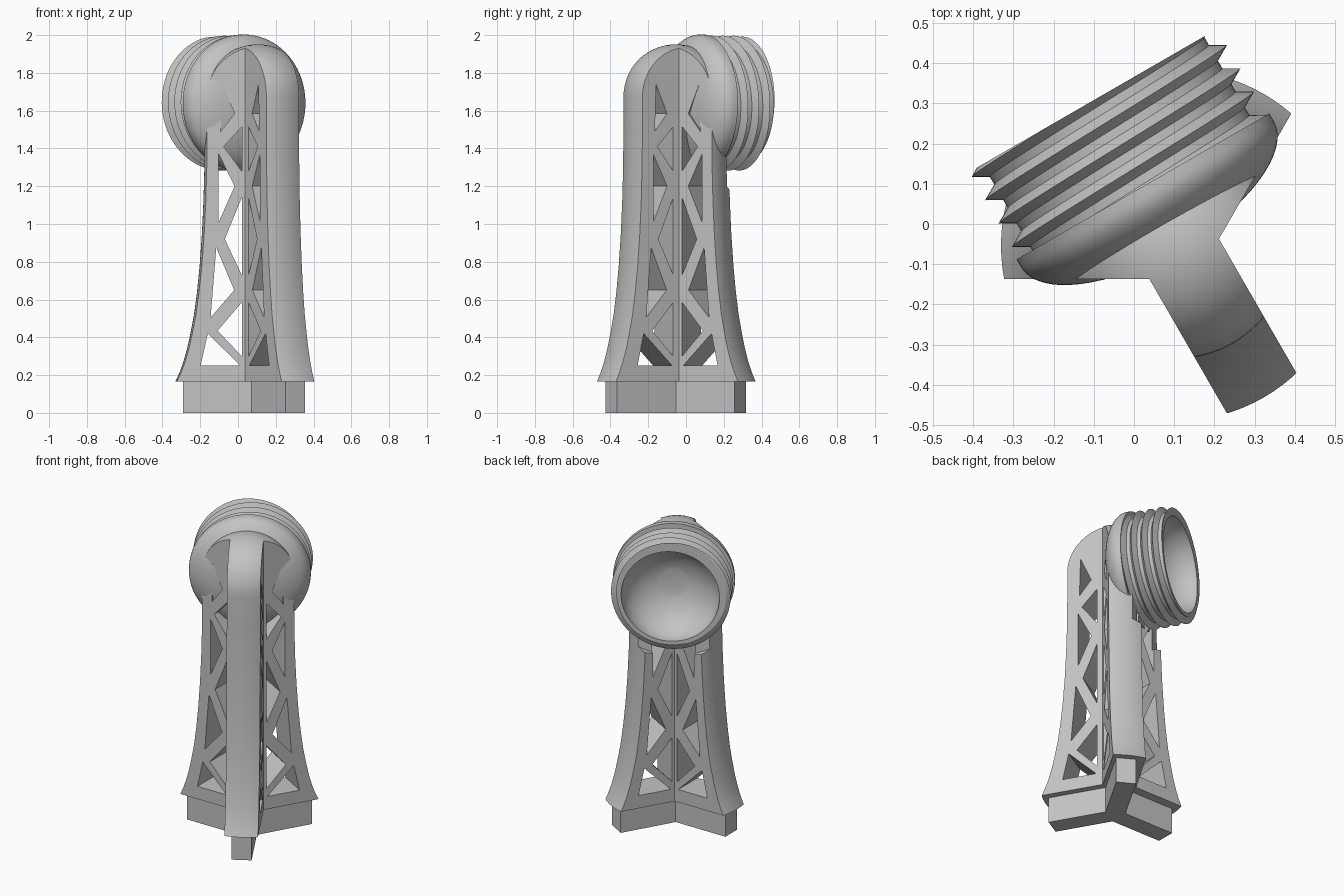
import bpy, bmesh
from math import sin, cos, pi, radians
from mathutils import Vector

cube = bpy.data.objects.get("Cube")
if cube:
    bpy.data.objects.remove(cube, do_unlink=True)

grey = bpy.data.materials.new("plain grey")
grey.use_nodes = True
grey.diffuse_color = (0.55, 0.55, 0.55, 1)
grey.node_tree.nodes["Principled BSDF"].inputs["Base Color"].default_value = (0.55, 0.55, 0.55, 1)

UP = Vector((0, 0, 1))
HUB = Vector((0.096, -0.037, 0))         # where the three fins meet
AXIS = Vector((0.105, -0.054, 0))        # axis of the flared outline and the feet
ACROSS = Vector((cos(radians(30)), sin(radians(30)), 0))
FACING = Vector((-sin(radians(30)), cos(radians(30)), 0))
CUP = ACROSS * 0.066 + UP * 1.64
FINS = (-60, 60, 180)


def finish(name, bm):
    bmesh.ops.remove_doubles(bm, verts=bm.verts, dist=1e-5)
    bmesh.ops.recalc_face_normals(bm, faces=bm.faces)
    mesh = bpy.data.meshes.new(name)
    bm.to_mesh(mesh)
    bm.free()
    mesh.materials.append(grey)
    obj = bpy.data.objects.new(name, mesh)
    bpy.context.collection.objects.link(obj)
    return obj


def revolve(name, column, origin, e1, e2, axis, steps=96):
    """Sweep a column of (radius, height) points, which may depend on the angle."""
    bm = bmesh.new()
    cols = []
    for i in range(steps + 1):
        a = 2 * pi * i / steps
        ring = e1 * cos(a) + e2 * sin(a)
        cols.append([bm.verts.new(origin + ring * r + axis * h) for r, h in column(a)])
    for c, d in zip(cols, cols[1:]):
        for k in range(len(c) - 1):
            bm.faces.new((c[k], d[k], d[k + 1], c[k + 1]))
    return finish(name, bm)


def prism(bm, points, offset):
    """Extrude a polygon by an offset vector."""
    face = bm.faces.new([bm.verts.new(p) for p in points])
    ext = bmesh.ops.extrude_face_region(bm, geom=[face])["geom"]
    bmesh.ops.translate(bm, vec=offset, verts=[v for v in ext if isinstance(v, bmesh.types.BMVert)])


def fin_axes(angle):
    a = radians(angle)
    return Vector((cos(a), sin(a), 0)), Vector((-sin(a), cos(a), 0))


def three_fins(name, centre, half, length, z0, z1):
    """Y-shaped prism."""
    points = []
    for angle in FINS:
        out, side = fin_axes(angle)
        notch = fin_axes(angle + 60)[0] * half / sin(radians(60))
        points += [centre + out * length - side * half, centre + out * length + side * half, centre + notch]
    bm = bmesh.new()
    prism(bm, [p + UP * z0 for p in points], UP * (z1 - z0))
    return finish(name, bm)


def cut(obj, cutter, operation):
    cutter.hide_render = True
    mod = obj.modifiers.new("cut", 'BOOLEAN')
    mod.operation, mod.object, mod.solver = operation, cutter, 'EXACT'
    bpy.context.view_layer.objects.active = obj
    bpy.ops.object.modifier_apply(modifier=mod.name)
    bpy.data.objects.remove(cutter, do_unlink=True)


def smooth(obj):
    bpy.ops.object.select_all(action='DESELECT')
    obj.select_set(True)
    bpy.context.view_layer.objects.active = obj
    bpy.ops.object.shade_smooth_by_angle(angle=radians(28))


# Feet under the fins
three_fins("base_feet", AXIS, 0.06, 0.395, 0, 0.167)

# Tower: Y-shaped fins trimmed by a flared, domed outline
flare = [(0, 0.167), (0.436, 0.167), (0.415, 0.213), (0.395, 0.268), (0.375, 0.338), (0.357, 0.42),
         (0.338, 0.52), (0.322, 0.64), (0.308, 0.78), (0.296, 0.95), (0.288, 1.12), (0.283, 1.3),
         (0.281, 1.5)]
dome = [(0.281 * cos(i * pi / 28), 1.67 + 0.281 * sin(i * pi / 28)) for i in range(15)]
tower = three_fins("tower_fins", HUB, 0.1, 0.7, 0.1, 2.2)
outline = revolve("outline_cutter", lambda a: flare + dome, AXIS,
                  Vector((1, 0, 0)), Vector((0, 1, 0)), UP)
cut(tower, outline, 'INTERSECT')

# Zigzag truss windows: (distance from hub, height) triangles
windows = [
    [(0.294, 0.25), (0.083, 0.25), (0.256, 0.42)],
    [(0.076, 0.30), (0.204, 0.435), (0.076, 0.585)],
    [(0.241, 0.505), (0.116, 0.65), (0.211, 0.875)],
    [(0.076, 0.73), (0.166, 0.92), (0.076, 1.14)],
    [(0.198, 1.01), (0.114, 1.20), (0.198, 1.37)],
    [(0.076, 1.28), (0.172, 1.41), (0.076, 1.515)],
    [(0.188, 1.49), (0.114, 1.585), (0.181, 1.74)],
]
bm = bmesh.new()
for angle in FINS:
    out, side = fin_axes(angle)
    shift = 0.017 if angle == -60 else 0
    for tri in windows:
        prism(bm, [HUB + out * (u + shift) + UP * z - side * 0.15 for u, z in tri], side * 0.3)
cut(tower, finish("window_cutter", bm), 'DIFFERENCE')

# Threaded cup: shallow bowl inside, helical thread with a flat root, rounded back
RIM, SHOULDER, PITCH = 0.317, 0.07, 0.067
bowl = [(0.293 * cos(a), RIM - 0.22 * sin(a)) for a in [radians(73.6) * (1 - i / 16) for i in range(17)]]
bowl.insert(0, (0, bowl[0][1]))
back = [(0.363, SHOULDER)]
back += [(0.363 * cos(i * pi / 32), 0.047 - 0.155 * sin(i * pi / 32)) for i in range(16)] + [(0, -0.108)]


def cup_column(a):
    crest = 0.27 - PITCH * a / (2 * pi)
    thread = []
    for k in range(6, -10, -1):
        h = min(RIM, max(SHOULDER, crest + k * PITCH / 3))
        turn = (h - crest) / PITCH
        thread.append((0.357 - 0.039 * min(1, 3 * abs(turn - round(turn))), h))
    return bowl + thread + back


frame = (CUP, ACROSS, UP, FACING)
cup = revolve("threaded_cup", cup_column, *frame)

# Clear the fins out of the bowl and from around the thread
hollow = [(r * 1.06, h - 0.02) for r, h in bowl] + [(0, RIM - 0.02)]
cut(tower, revolve("bowl_cutter", lambda a: hollow, *frame), 'DIFFERENCE')
ring = [(0, 0.09), (0.49, 0.09), (0.49, 0.6), (0, 0.6)]
cut(tower, revolve("thread_clearance", lambda a: ring, *frame), 'DIFFERENCE')

smooth(tower)
smooth(cup)
